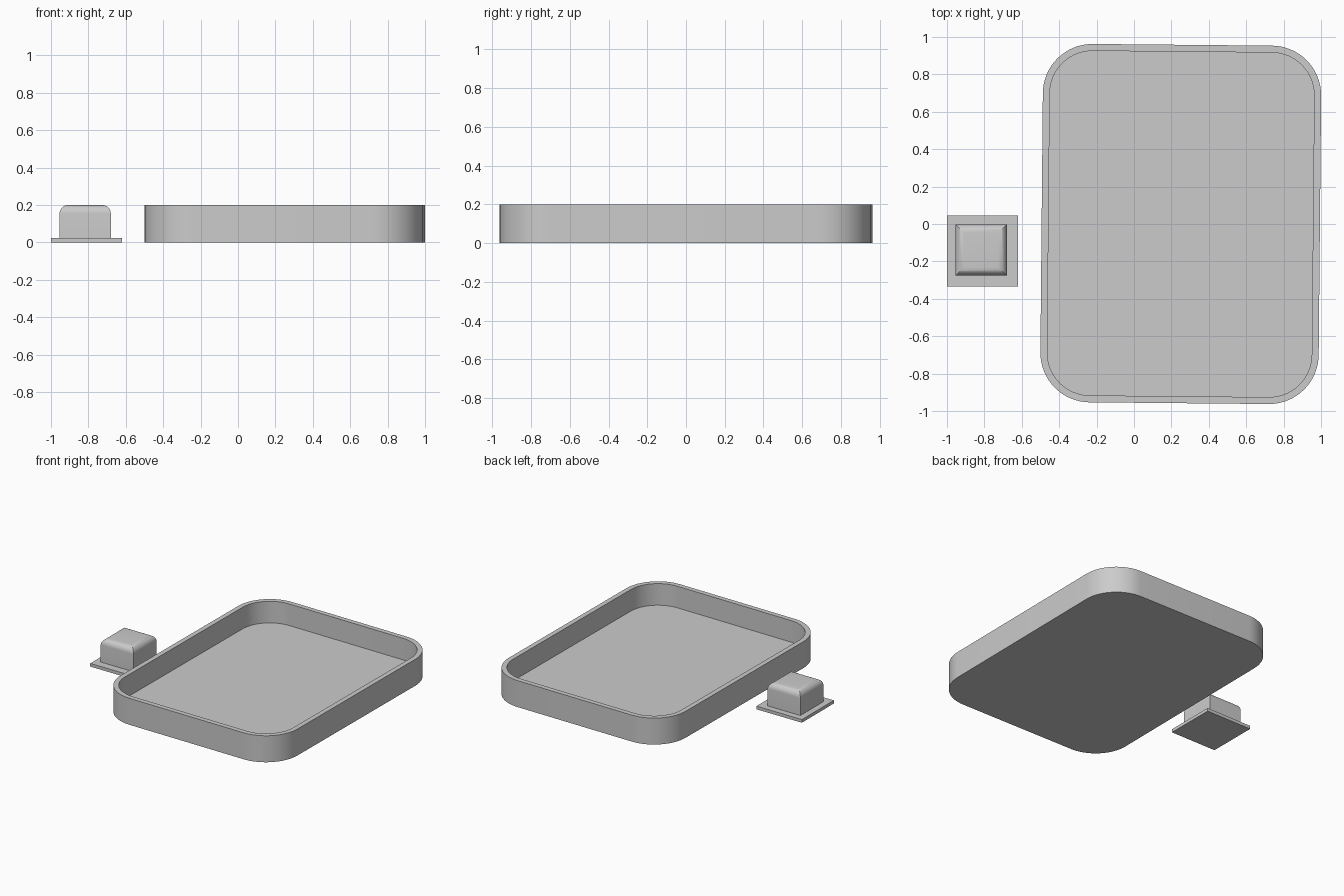
import bpy, bmesh, math
from mathutils import Vector

if "Cube" in bpy.data.objects:
    bpy.data.objects.remove(bpy.data.objects["Cube"])

grey = bpy.data.materials.new("plain grey")
grey.diffuse_color = (0.6, 0.6, 0.6, 1)
grey.use_nodes = True
grey.node_tree.nodes["Principled BSDF"].inputs["Base Color"].default_value = grey.diffuse_color


def rounded_rect(hw, hh, r, seg=16):
    """Counter-clockwise outline of a rounded rectangle; r = 0 gives a plain one."""
    pts = []
    for k, (sx, sy) in enumerate([(1, 1), (-1, 1), (-1, -1), (1, -1)]):
        if r == 0:
            pts.append((sx * hw, sy * hh))
            continue
        for i in range(seg + 1):
            a = math.pi / 2 * (k + i / seg)
            pts.append((sx * (hw - r) + r * math.cos(a),
                        sy * (hh - r) + r * math.sin(a)))
    return pts


def loft(name, rings, location, turn=0.0):
    """Skin a closed solid through (outline, z) rings, capped at both ends."""
    bm = bmesh.new()
    loops = [[bm.verts.new((x, y, z)) for x, y in outline] for outline, z in rings]
    n = len(loops[0])
    for a, b in zip(loops, loops[1:]):
        for i in range(n):
            j = (i + 1) % n
            bm.faces.new((a[i], a[j], b[j], b[i]))
    bm.faces.new(loops[0][::-1])
    bm.faces.new(loops[-1])
    me = bpy.data.meshes.new(name)
    bm.to_mesh(me)
    bm.free()
    me.materials.append(grey)
    ob = bpy.data.objects.new(name, me)
    bpy.context.collection.objects.link(ob)
    ob.location = location
    ob.rotation_euler.z = turn
    bpy.ops.object.select_all(action='DESELECT')
    ob.select_set(True)
    bpy.context.view_layer.objects.active = ob
    bpy.ops.object.shade_smooth_by_angle(angle=math.radians(30))
    return ob


# Tray: outer wall up, over the rim, down the inside to the floor
HW, HH, R, WALL, H = 0.744, 0.958, 0.265, 0.037, 0.2
outer = rounded_rect(HW, HH, R)
inner = rounded_rect(HW - WALL, HH - WALL, R - WALL)
loft("tray", [(outer, 0), (outer, H), (inner, H), (inner, WALL)],
     (0.25, 0, 0), math.radians(-0.54))

# Square base plate beside the tray
plate = rounded_rect(0.19, 0.19, 0)
loft("base_plate", [(plate, 0), (plate, 0.024)], (-0.81, -0.145, 0))

# Block on the plate, its top edges rounded and mitred at the corners
HALF, FILLET, STEPS = 0.137, 0.046, 8
rings = [(rounded_rect(HALF, HALF, 0), 0.024)]
for i in range(STEPS + 1):
    a = math.pi / 2 * i / STEPS
    h = HALF - FILLET * (1 - math.cos(a))
    rings.append((rounded_rect(h, h, 0), H - FILLET + FILLET * math.sin(a)))
loft("block", rings, (-0.817, -0.139, 0))
